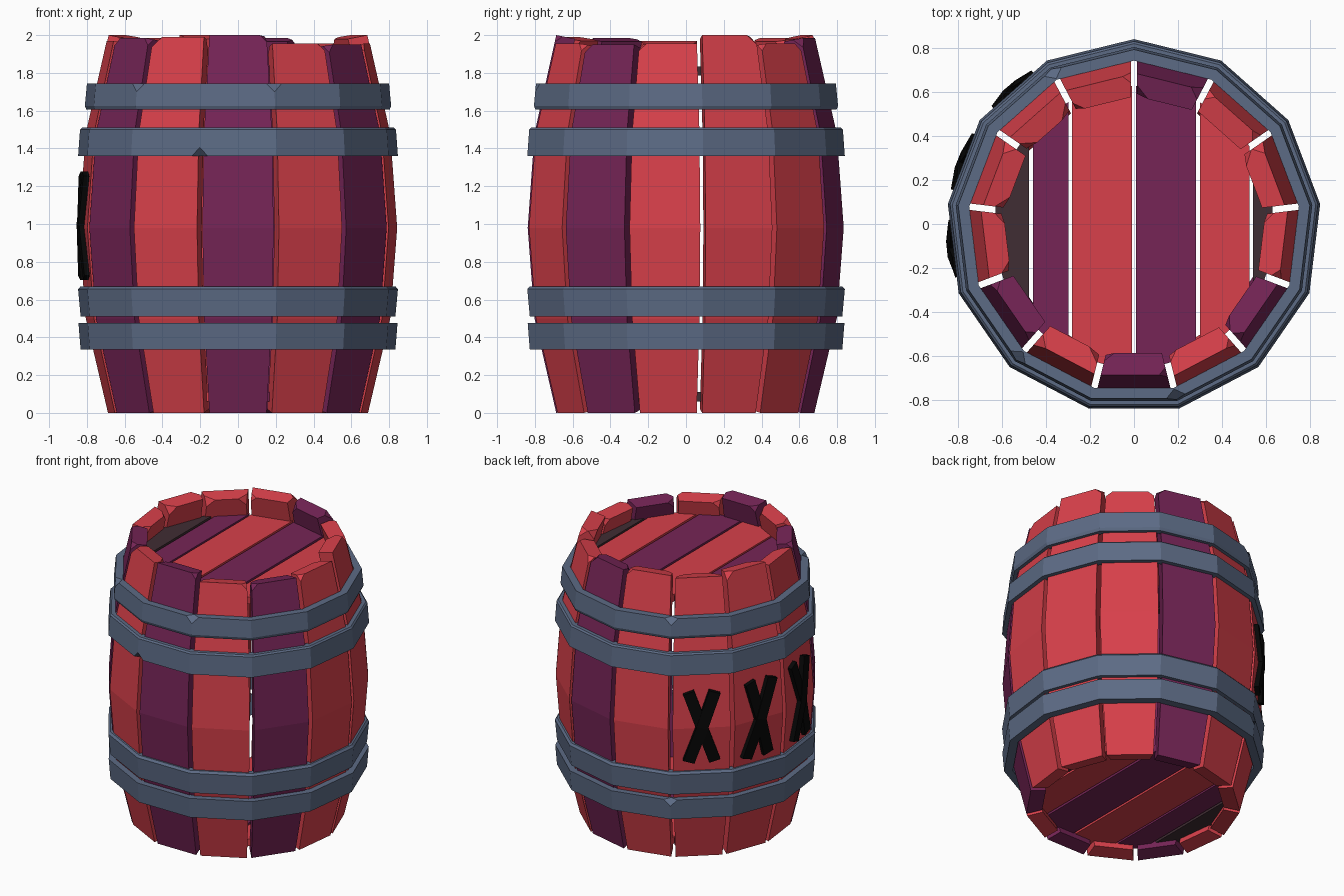
import bpy, bmesh, math, random

if "Cube" in bpy.data.objects:
    bpy.data.objects.remove(bpy.data.objects["Cube"])

random.seed(4)
N = 13
STEP = 2 * math.pi / N
TAN = math.tan(STEP / 2)
CY = -0.012          # axis offset so the odd-sided barrel is centred in y


def material(name, rgb):
    m = bpy.data.materials.new(name)
    m.diffuse_color = (*rgb, 1)
    m.use_nodes = True
    m.node_tree.nodes["Principled BSDF"].inputs["Base Color"].default_value = m.diffuse_color
    return m


RED = material("red_wood", (0.686, 0.051, 0.069))
PURPLE = material("purple_wood", (0.180, 0.018, 0.094))
DARK = material("dark_wood", (0.051, 0.026, 0.033))
STEEL = material("blue_steel", (0.108, 0.147, 0.235))
BLACK = material("black_paint", (0.002, 0.002, 0.002))

PROFILE = [(0, 0.675), (0.5, 0.79), (0.98, 0.826), (1.48, 0.79), (2.0, 0.675)]


def radius(z):
    """Outer distance of the stave faces from the axis at height z."""
    for (z0, r0), (z1, r1) in zip(PROFILE, PROFILE[1:]):
        if z <= z1:
            return r0 + (r1 - r0) * (z - z0) / (z1 - z0)
    return PROFILE[-1][1]


def place(ang, r, t, z):
    """Point at radial distance r and tangential offset t from a stave's axis."""
    c, s = math.cos(ang), math.sin(ang)
    return (r * c - t * s, r * s + t * c + CY, z)


def finish(bm, name, mat):
    bmesh.ops.recalc_face_normals(bm, faces=bm.faces)
    me = bpy.data.meshes.new(name)
    bm.to_mesh(me)
    bm.free()
    me.materials.append(mat)
    ob = bpy.data.objects.new(name, me)
    bpy.context.collection.objects.link(ob)
    return ob


def loft(bm, rings, closed=False):
    """Skin a list of equal point loops; cap the ends unless closed."""
    vs = [[bm.verts.new(p) for p in ring] for ring in rings]
    n = len(vs[0])
    pairs = list(zip(vs, vs[1:])) + ([(vs[-1], vs[0])] if closed else [])
    for a, b in pairs:
        for i in range(n):
            j = (i + 1) % n
            bm.faces.new((a[i], a[j], b[j], b[i]))
    if not closed:
        bm.faces.new(vs[0])
        bm.faces.new(vs[-1])
    return vs


def chip(bm, verts, size):
    """Knock flat facets off corners."""
    bmesh.ops.bevel(bm, geom=verts, offset=size, offset_type='OFFSET',
                    segments=1, profile=0.5, affect='VERTICES', clamp_overlap=True)


# Staves: bent planks with uneven, chipped tops
HEIGHTS = [2.0, 1.955, 1.95, 1.955, 2.0, 1.955, 1.985,
           2.0, 1.985, 2.0, 1.97, 1.985, 1.99]
THICK, GAP = 0.1, 0.015
for k in range(N):
    ang = -math.pi / 2 + k * STEP
    bm = bmesh.new()
    rings = []
    for z in (0, 0.5, 0.98, 1.48, HEIGHTS[k]):
        ro = radius(z)
        ri = ro - THICK
        dz = 0.02 if z == 0 else -0.02 if z > 1.9 else 0
        wo, wi = ro * TAN - GAP, ri * TAN - GAP
        rings.append([place(ang, ro, -wo, z), place(ang, ro, wo, z),
                      place(ang, ri, wi, z + dz), place(ang, ri, -wi, z + dz)])
    vs = loft(bm, rings)
    chip(bm, random.sample(vs[-1], 2), random.uniform(0.035, 0.055))
    finish(bm, f"stave_{k + 1}", PURPLE if k in (0, 2, 6, 11) else RED)

# Hoops: (inner, outer) profile in (distance, z) and chipped corners (profile point, corner)
HOOPS = [
    ("hoop_lowest", [(0.76, 0.335), (0.815, 0.335), (0.826, 0.475), (0.775, 0.475)], [(2, 7)]),
    ("hoop_lower", [(0.775, 0.51), (0.815, 0.51), (0.828, 0.655), (0.815, 0.67), (0.775, 0.67)], []),
    ("hoop_upper", [(0.775, 1.36), (0.828, 1.36), (0.818, 1.50), (0.808, 1.51), (0.765, 1.51)], [(1, 12)]),
    ("hoop_top", [(0.745, 1.605), (0.785, 1.605), (0.793, 1.625), (0.782, 1.745), (0.733, 1.745)],
     [(3, 7), (3, 0), (3, 11)]),
]
for name, prof, chips in HOOPS:
    bm = bmesh.new()
    rings = []
    for k in range(N):
        a = -math.pi / 2 + (k + 0.5) * STEP
        rings.append([place(a, r / math.cos(STEP / 2), 0, z) for r, z in prof])
    vs = loft(bm, rings, closed=True)
    if chips:
        chip(bm, [vs[k][p] for p, k in chips], 0.045)
    finish(bm, name, STEEL)

# Heads: six planks clipped to a circle, top and bottom
PLANKS = [(-0.63, -0.478, DARK), (-0.46, -0.297, PURPLE), (-0.283, -0.008, RED),
          (0.008, 0.283, PURPLE), (0.30, 0.525, RED), (0.54, 0.63, DARK)]
HEAD_R = 0.64
for label, z0, z1 in (("bottom", 0.06, 0.11), ("top", 1.785, 1.835)):
    for i, (x0, x1, mat) in enumerate(PLANKS):
        xs = [x0 + (x1 - x0) * s / 4 for s in range(5)]
        ys = [math.sqrt(HEAD_R ** 2 - x * x) for x in xs]
        outline = [(x, y) for x, y in zip(xs, ys)] + [(x, -y) for x, y in zip(xs[::-1], ys[::-1])]
        bm = bmesh.new()
        loft(bm, [[(x, y + CY, z) for x, y in outline] for z in (z0, z1)])
        finish(bm, f"{label}_head_plank_{i + 1}", mat)

# Crossed black bars on three neighbouring staves, following the stave bend
for k, half, tilt in ((8, 0.245, 0.0), (9, 0.265, 0.015), (10, 0.275, -0.01)):
    ang = -math.pi / 2 + k * STEP
    bm = bmesh.new()
    for side in (-1, 1):
        rings = []
        for s in (-1, 0, 1):
            t, z = s * (side * 0.085 + tilt), 0.99 + s * half
            skew = -0.012 * side
            lift = 0.03 + 0.002 * side
            ring = []
            for dt, out in ((-0.036, -0.01), (0.036, -0.01), (0.036, lift), (-0.036, lift)):
                zz = z + (skew if dt > 0 else -skew)
                ring.append(place(ang, radius(zz) + out, t + dt, zz))
            rings.append(ring)
        loft(bm, rings)
    finish(bm, f"crossed_bars_{k - 7}", BLACK)
